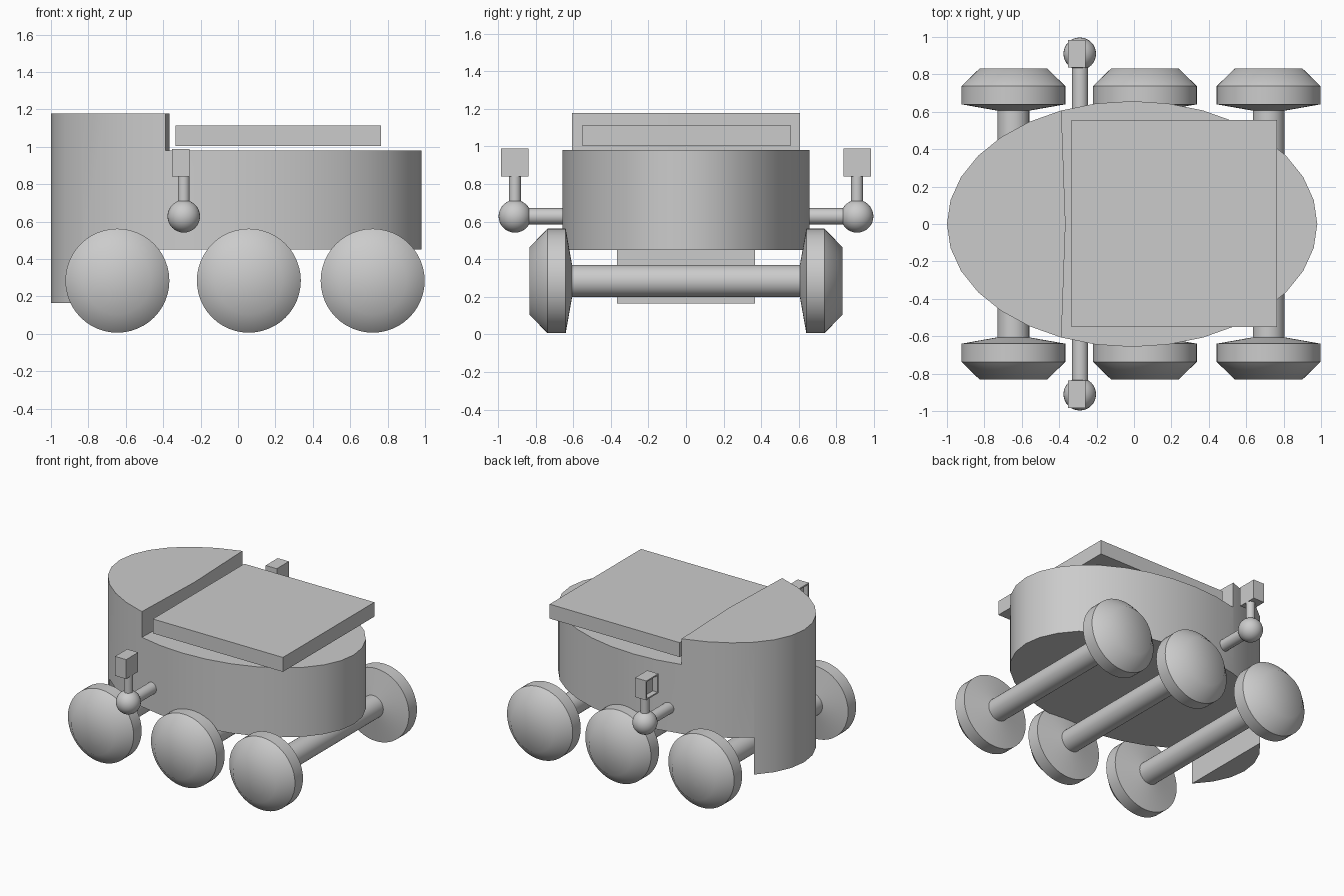
import bpy, bmesh, math
from mathutils import Matrix, Vector

if "Cube" in bpy.data.objects:
    bpy.data.objects.remove(bpy.data.objects["Cube"])

grey = bpy.data.materials.new("plain grey")
grey.diffuse_color = (0.6, 0.6, 0.6, 1)
grey.use_nodes = True
grey.node_tree.nodes["Principled BSDF"].inputs["Base Color"].default_value = grey.diffuse_color


def finish(name, bm, angle=None):
    """Turn a bmesh into a named object, optionally smooth by angle."""
    bmesh.ops.recalc_face_normals(bm, faces=bm.faces[:])
    me = bpy.data.meshes.new(name)
    bm.to_mesh(me)
    bm.free()
    me.materials.append(grey)
    ob = bpy.data.objects.new(name, me)
    bpy.context.collection.objects.link(ob)
    if angle:
        smooth(ob, angle)
    return ob


def select(ob):
    bpy.ops.object.select_all(action='DESELECT')
    ob.select_set(True)
    bpy.context.view_layer.objects.active = ob


def smooth(ob, angle):
    select(ob)
    bpy.ops.object.shade_smooth_by_angle(angle=math.radians(angle))


def prism(name, pts, z0, z1):
    bm = bmesh.new()
    face = bm.faces.new([bm.verts.new((x, y, z0)) for x, y in pts])
    out = bmesh.ops.extrude_face_region(bm, geom=[face])
    bmesh.ops.translate(bm, vec=(0, 0, z1 - z0),
                        verts=[g for g in out["geom"] if isinstance(g, bmesh.types.BMVert)])
    return finish(name, bm)


def box(name, lo, hi):
    return prism(name, [(lo[0], lo[1]), (hi[0], lo[1]), (hi[0], hi[1]), (lo[0], hi[1])], lo[2], hi[2])


def rod(name, a, b, r, sides=32):
    a, b = Vector(a), Vector(b)
    bm = bmesh.new()
    m = Matrix.Translation((a + b) / 2) @ (b - a).to_track_quat('Z', 'Y').to_matrix().to_4x4()
    bmesh.ops.create_cone(bm, cap_ends=True, segments=sides, radius1=r, radius2=r,
                          depth=(b - a).length, matrix=m)
    return finish(name, bm, 35)


def wheel(name, x, side, sides=48):
    """Disc with a rounded outer face and a shallow cone inside."""
    profile = [(0.605, 0.08), (0.64, 0.278), (0.737, 0.278), (0.832, 0.18)]
    bm = bmesh.new()
    rings = []
    for y, r in profile:
        rings.append([bm.verts.new((x + r * math.cos(2 * math.pi * i / sides), side * y,
                                    0.284 + r * math.sin(2 * math.pi * i / sides)))
                      for i in range(sides)])
    hub = bm.verts.new((x, side * 0.832, 0.284))
    for i in range(sides):
        j = (i + 1) % sides
        for a, b in zip(rings, rings[1:]):
            bm.faces.new((a[i], a[j], b[j], b[i]))
        bm.faces.new((rings[-1][i], rings[-1][j], hub))
    bm.faces.new(rings[0])
    for f in bm.faces:
        f.smooth = True
    # crisp rim edges, soft outer face
    for ring in rings[:3]:
        for i in range(sides):
            bm.edges.get((ring[i], ring[(i + 1) % sides])).smooth = False
    return finish(name, bm)


# Oval body: full-height prism, cut to leave the raised cab and the low front skirt
oval = [(-0.01 + 0.99 * math.cos(math.pi * i / 16), 0.657 * math.sin(math.pi * i / 16))
        for i in range(32)]
body = prism("body", oval, 0.165, 1.177)
cutters = [
    prism("deck_cutter", [(-0.395, -0.8), (-0.366, 0), (-0.395, 0.8), (1.2, 0.8), (1.2, -0.8)], 0.98, 1.4),
    box("belly_cutter", (-0.832, -0.8, 0.0), (1.2, 0.8, 0.45)),
]
for c in cutters:
    mod = body.modifiers.new("cut", 'BOOLEAN')
    mod.operation, mod.solver, mod.object = 'DIFFERENCE', 'EXACT', c
    select(body)
    bpy.ops.object.modifier_apply(modifier=mod.name)
for c in cutters:
    bpy.data.objects.remove(c)
smooth(body, 30)

# Flat panel hovering over the deck
box("top_panel", (-0.335, -0.55, 1.003), (0.765, 0.555, 1.113))

# Three axles with a wheel at each end
for label, x in (("front", -0.645), ("middle", 0.058), ("rear", 0.72)):
    rod(label + "_axle", (x, -0.62, 0.284), (x, 0.62, 0.284), 0.085)
    for s, side in ((-1, "right"), (1, "left")):
        wheel(f"{label}_{side}_wheel", x, s)

# Side arms, each with a ball joint, a post and a camera box
for s, side in ((-1, "right"), (1, "left")):
    y = s * 0.91
    rod(side + "_arm", (-0.288, s * 0.5, 0.628), (-0.288, y, 0.628), 0.043)
    rod(side + "_post", (-0.29, y, 0.628), (-0.29, y, 0.85), 0.032)
    bm = bmesh.new()
    bmesh.ops.create_uvsphere(bm, u_segments=32, v_segments=16, radius=0.087,
                              matrix=Matrix.Translation((-0.29, y, 0.628)))
    finish(side + "_ball", bm, 35)
    cam = box(side + "_camera", (-0.352, y - 0.073, 0.84), (-0.258, y + 0.073, 0.988))
    # recessed lens opening facing forward along -x
    bm = bmesh.new()
    bm.from_mesh(cam.data)
    face = min(bm.faces, key=lambda f: f.calc_center_median().x)
    bmesh.ops.inset_individual(bm, faces=[face], thickness=0.015)
    bmesh.ops.translate(bm, verts=bmesh.ops.extrude_discrete_faces(bm, faces=[face])["faces"][0].verts[:],
                        vec=(0.04, 0, 0))
    bm.to_mesh(cam.data)
    bm.free()
